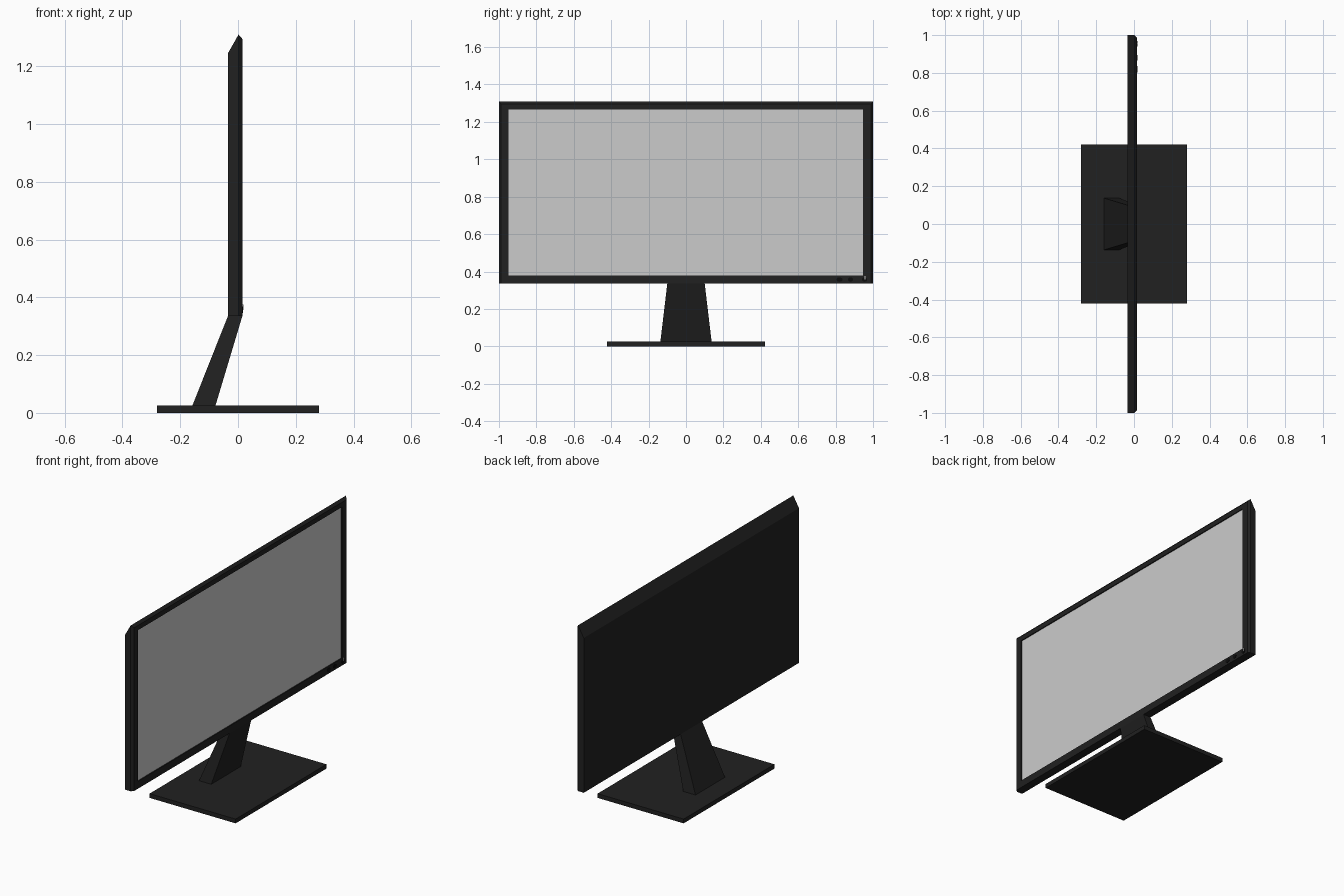
import bpy, bmesh, math

if "Cube" in bpy.data.objects:
    bpy.data.objects.remove(bpy.data.objects["Cube"])


def material(name, value):
    m = bpy.data.materials.new(name)
    m.diffuse_color = (value, value, value, 1)
    m.use_nodes = True
    m.node_tree.nodes["Principled BSDF"].inputs["Base Color"].default_value = m.diffuse_color
    return m


BLACK = material("black_plastic", 0.015)
DARK = material("button_black", 0.004)


def loft(name, rings, mat=None):
    """Join four-cornered rings into a closed solid."""
    bm = bmesh.new()
    loops = [[bm.verts.new(p) for p in ring] for ring in rings]
    for a, b in zip(loops, loops[1:]):
        for i in range(4):
            j = (i + 1) % 4
            bm.faces.new((a[i], a[j], b[j], b[i]))
    bm.faces.new(loops[0])
    bm.faces.new(loops[-1])
    bmesh.ops.recalc_face_normals(bm, faces=bm.faces)
    mesh = bpy.data.meshes.new(name)
    bm.to_mesh(mesh)
    bm.free()
    ob = bpy.data.objects.new(name, mesh)
    bpy.context.collection.objects.link(ob)
    if mat:
        mesh.materials.append(mat)
    return ob


def upright(x, y0, y1, z0, z1):
    return [(x, y0, z0), (x, y1, z0), (x, y1, z1), (x, y0, z1)]


def level(z, x0, x1, half):
    return [(x0, -half, z), (x1, -half, z), (x1, half, z), (x0, half, z)]


# Housing: sloped back top, chamfered bezel, recess for the screen
loft("housing", [
    upright(-0.035, -1, 1, 0.335, 1.245),
    upright(0.002, -1, 1, 0.335, 1.31),
    upright(0.015, -0.988, 0.988, 0.335, 1.295),
    upright(0.015, -0.95, 0.946, 0.378, 1.267),
    upright(0.006, -0.95, 0.946, 0.378, 1.267)], BLACK)

# Screen panel
loft("screen", [upright(x, -0.95, 0.946, 0.378, 1.267) for x in (0.006, 0.009)])

# Leaning, tapered neck and flat base
loft("neck", [level(0.025, -0.158, -0.078, 0.137),
              level(0.335, -0.035, 0.015, 0.10)], BLACK)
loft("base", [level(z, -0.28, 0.28, 0.422) for z in (0, 0.025)], BLACK)

# Control buttons on the lower bezel
for i, (y, width) in enumerate([(0.82, 0.017), (0.88, 0.014), (0.955, 0.014)]):
    bpy.ops.mesh.primitive_cylinder_add(vertices=16, radius=1, depth=2,
                                        location=(0.0145, y, 0.357),
                                        rotation=(0, math.pi / 2, 0))
    button = bpy.context.object
    button.name = f"button_{i + 1}"
    button.scale = (0.012, width, 0.003)
    button.data.materials.append(DARK)

# Indicator light beside the last button
loft("indicator_light", [upright(x, 0.954, 0.959, 0.357, 0.376)
                         for x in (0.014, 0.0185)])
